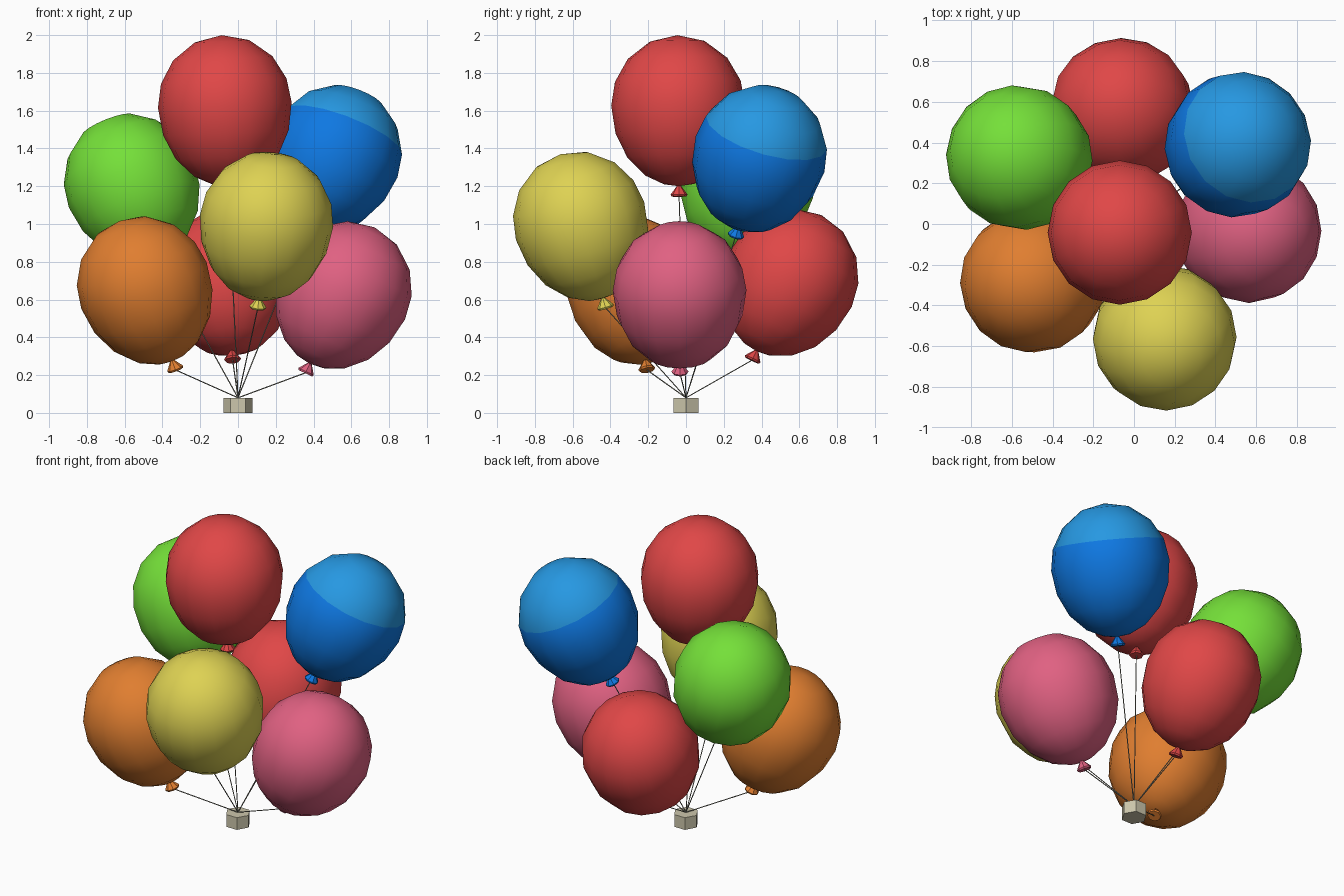
import bpy, bmesh, math
from mathutils import Vector

if "Cube" in bpy.data.objects:
    bpy.data.objects.remove(bpy.data.objects["Cube"])

def material(name, r, g, b):
    lin = [((c / 255 + 0.055) / 1.055) ** 2.4 if c > 10 else c / 255 / 12.92 for c in (r, g, b)]
    m = bpy.data.materials.new(name)
    m.diffuse_color = (*lin, 1)
    m.use_nodes = True
    m.node_tree.nodes["Principled BSDF"].inputs["Base Color"].default_value = m.diffuse_color
    return m

RED = material("red", 224, 71, 71)
GREEN = material("green", 117, 224, 57)
ORANGE = material("orange", 224, 126, 48)
YELLOW = material("yellow", 222, 210, 83)
PINK = material("pink", 224, 97, 130)
BLUE = material("blue", 14, 120, 226)
LIGHT_BLUE = material("light blue", 38, 152, 226)
BEIGE = material("beige weight", 205, 199, 172)
STRING = material("string grey", 145, 145, 132)

TIE = Vector((0, 0, 0.08))
SIDES = 16
R, UP, DOWN = 0.354, 0.37, 0.43       # egg radius, height above and below the widest ring
ANGLES = [90, 66, 42, 20, 0, -20, -40, -60, -77, -90]

def lathe(name, profile, sides, mats, cap_height=None, smooth=True):
    """Revolve (radius, height) points around z; radius 0 makes a pole."""
    bm = bmesh.new()
    rings = []
    for r, z in profile:
        n = 1 if r < 1e-5 else sides
        rings.append([bm.verts.new((r * math.cos(2 * math.pi * i / sides),
                                    r * math.sin(2 * math.pi * i / sides), z)) for i in range(n)])
    for a, b in zip(rings, rings[1:]):
        for i in range(sides):
            j = (i + 1) % sides
            quad = [a[i % len(a)], b[i % len(b)], b[j % len(b)], a[j % len(a)]]
            bm.faces.new(list(dict.fromkeys(quad)))
    bmesh.ops.recalc_face_normals(bm, faces=bm.faces)
    for f in bm.faces:
        f.smooth = smooth
        if cap_height is not None and f.calc_center_median().z > cap_height:
            f.material_index = 1
    me = bpy.data.meshes.new(name)
    bm.to_mesh(me)
    bm.free()
    for m in mats:
        me.materials.append(m)
    ob = bpy.data.objects.new(name, me)
    bpy.context.collection.objects.link(ob)
    return ob

def place(ob, origin, axis):
    ob.rotation_mode = 'QUATERNION'
    ob.rotation_quaternion = Vector((0, 0, 1)).rotation_difference(axis)
    ob.location = origin

def balloon(label, mats, centre, lean, cap_height=None):
    centre = Vector(centre)
    lx, ly = lean
    axis = Vector((lx, ly, math.sqrt(0.46 ** 2 - lx * lx - ly * ly))).normalized()
    # egg-shaped body
    profile = []
    for a in ANGLES:
        t = math.radians(a)
        r = 0 if abs(a) == 90 else R * math.cos(t)
        profile.append((r, (UP if a > 0 else DOWN) * math.sin(t)))
    place(lathe(label + "_balloon", profile, SIDES, mats, cap_height), centre, axis)
    # flared knot
    knot = [(0, -0.425), (0.012, -0.43), (0.045, -0.475), (0.04, -0.485), (0, -0.485)]
    place(lathe(label + "_knot", knot, 8, mats[:1], smooth=False), centre, axis)
    # string from weight to knot
    end = centre - axis * 0.483
    d = end - TIE
    place(lathe(label + "_string", [(0.003, -0.005), (0.003, d.length)], 6, [STRING]), TIE, d.normalized())

balloon("top_red", [RED], (-0.07, -0.042, 1.63), (-0.02, -0.005))
balloon("blue", [BLUE, LIGHT_BLUE], (0.513, 0.392, 1.37), (0.16, 0.123), UP * math.sin(math.radians(20)))
balloon("green", [GREEN], (-0.567, 0.328, 1.218), (-0.17, 0.10))
balloon("yellow", [YELLOW], (0.151, -0.561, 1.016), (0.044, -0.13))
balloon("orange", [ORANGE], (-0.498, -0.28, 0.674), (-0.16, -0.07))
balloon("pink", [PINK], (0.565, -0.034, 0.648), (0.198, -0.002))
balloon("back_red", [RED], (-0.06, 0.558, 0.714), (-0.03, 0.198))

# hexagonal weight on the ground
lathe("weight", [(0, 0), (0.077, 0), (0.077, 0.08), (0, 0.08)], 6, [BEIGE], smooth=False)
